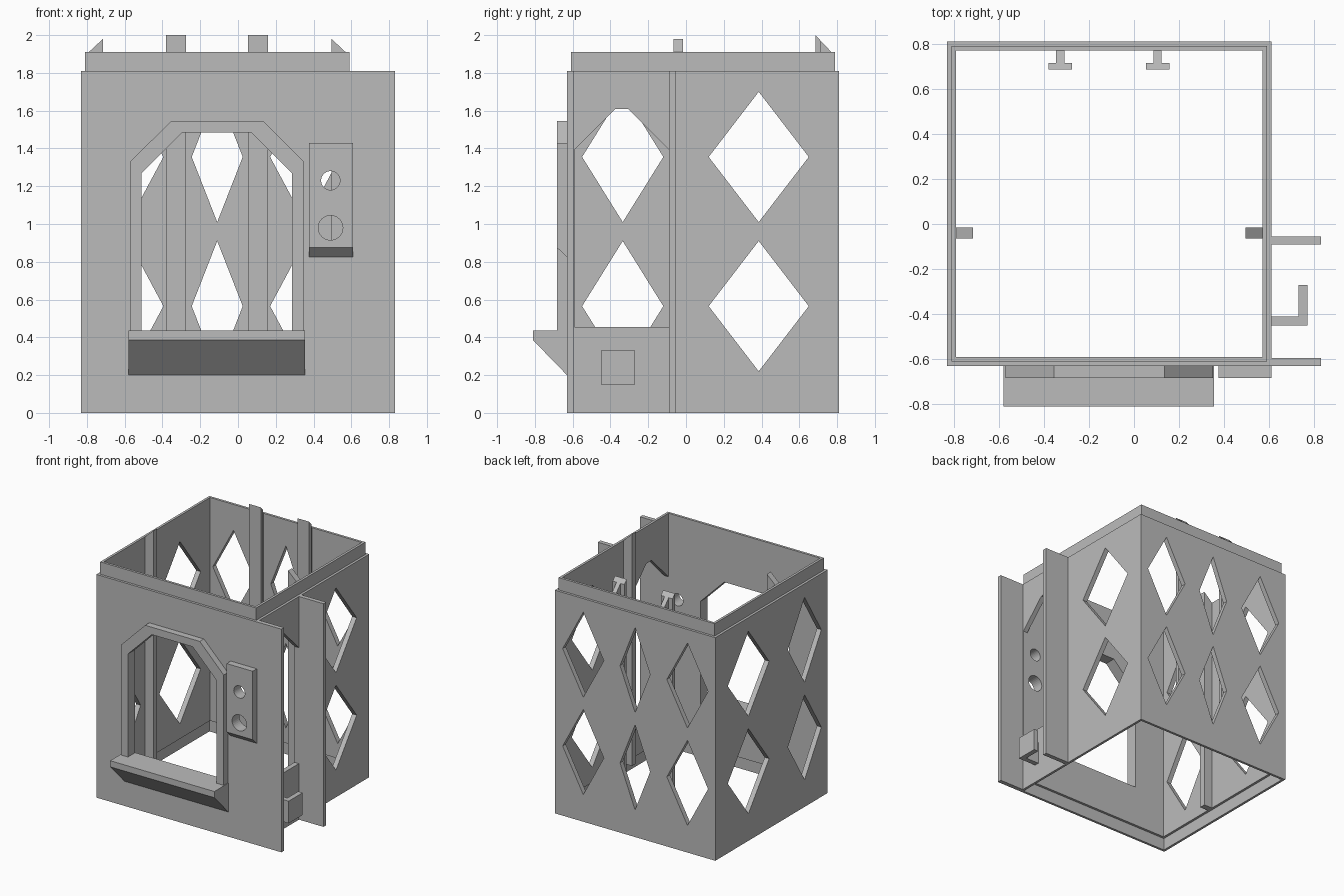
import bpy, bmesh, math

cube = bpy.data.objects.get("Cube")
if cube:
    bpy.data.objects.remove(cube, do_unlink=True)

GREY = (0.5, 0.5, 0.5, 1)
grey = bpy.data.materials.new("plain grey")
grey.use_nodes = True
grey.diffuse_color = GREY
grey.node_tree.nodes["Principled BSDF"].inputs["Base Color"].default_value = GREY


def prism(name, pts, axis, lo, hi):
    """Extrude a flat outline along an axis."""
    place = {"X": lambda a, b, t: (t, a, b),
             "Y": lambda a, b, t: (a, t, b),
             "Z": lambda a, b, t: (a, b, t)}[axis]
    bm = bmesh.new()
    low = [bm.verts.new(place(a, b, lo)) for a, b in pts]
    high = [bm.verts.new(place(a, b, hi)) for a, b in pts]
    bm.faces.new(low)
    bm.faces.new(high)
    n = len(pts)
    for i in range(n):
        j = (i + 1) % n
        bm.faces.new((low[i], low[j], high[j], high[i]))
    bmesh.ops.recalc_face_normals(bm, faces=bm.faces)
    mesh = bpy.data.meshes.new(name)
    bm.to_mesh(mesh)
    bm.free()
    mesh.materials.append(grey)
    obj = bpy.data.objects.new(name, mesh)
    bpy.context.collection.objects.link(obj)
    return obj


def rect(a0, b0, a1, b1):
    return [(a0, b0), (a1, b0), (a1, b1), (a0, b1)]


def diamond(a, b, w, h=0.345):
    return [(a - w, b), (a, b - h), (a + w, b), (a, b + h)]


def arch(a0, a1, b0, b1, c):
    """Rectangle with chamfered upper corners."""
    return [(a0, b0), (a1, b0), (a1, b1 - c), (a1 - c, b1), (a0 + c, b1), (a0, b1 - c)]


def circle(a, b, r, n=32):
    return [(a + r * math.cos(math.tau * i / n), b + r * math.sin(math.tau * i / n))
            for i in range(n)]


def cut(obj, cutters):
    """Subtract each outline prism, then drop the cutters."""
    for c in cutters:
        tool = prism("cutter", *c)
        tool.hide_render = True
        mod = obj.modifiers.new("cut", "BOOLEAN")
        mod.operation, mod.solver, mod.object = "DIFFERENCE", "EXACT", tool
        deps = bpy.context.evaluated_depsgraph_get()
        mesh = bpy.data.meshes.new_from_object(obj.evaluated_get(deps))
        obj.modifiers.clear()
        obj.data = mesh
        bpy.data.objects.remove(tool, do_unlink=True)


# Openings shared by several parts
inside = rect(-0.79, -0.59, 0.57, 0.77)
rebate = rect(-0.81, -0.61, 0.59, 0.79)
window = (arch(-0.51, 0.285, 0.435, 1.485, 0.215), "Y", -0.9, -0.4)
slots = [(circle(0.49, 1.23, 0.05), "Y", -0.9, -0.4),
         (circle(0.49, 0.98, 0.065), "Y", -0.9, -0.4)]

# Hollow body with the two side fins in its outline
body = prism("body", [(-0.83, -0.63), (0.83, -0.63), (0.83, -0.595), (0.61, -0.595),
                      (0.61, -0.09), (0.83, -0.09), (0.83, -0.055), (0.61, -0.055),
                      (0.61, 0.81), (-0.83, 0.81)], "Z", 0, 1.81)
cuts = [(inside, "Z", -0.2, 2.1), (rebate, "Z", -0.2, 0.1), window, *slots,
        (arch(-0.589, -0.091, 0.455, 1.61, 0.215), "X", 0.4, 0.7)]
for z in (0.565, 1.355):
    cuts += [(diamond(x, z, w), "Y", 0.7, 0.9)
             for x, w in ((-0.58, 0.185), (-0.11, 0.135), (0.355, 0.185))]
    cuts.append((diamond(0.385, z, 0.265), "X", -0.9, 0.7))
    cuts.append((diamond(-0.335, z, 0.215), "X", -0.9, -0.7))
cut(body, cuts)

# Stacking lip around the top
lip = prism("top_lip", rebate, "Z", 1.81, 1.91)
cut(lip, [(inside, "Z", 1.5, 2.1)])

# Window frame and sill
frame = prism("window_frame", arch(-0.57, 0.35, 0.41, 1.545, 0.215), "Y", -0.683, -0.63)
cut(frame, [window])
prism("window_sill", [(-0.63, 0.435), (-0.81, 0.435), (-0.81, 0.385), (-0.63, 0.2)],
      "X", -0.58, 0.355)

# Control plate with two round holes
plate = prism("control_plate", [(-0.63, 1.43), (-0.683, 1.43), (-0.683, 0.875), (-0.63, 0.825)],
              "X", 0.375, 0.61)
cut(plate, slots)

# Side bracket
prism("side_bracket", [(0.61, -0.45), (0.77, -0.45), (0.77, -0.27), (0.73, -0.27),
                       (0.73, -0.41), (0.61, -0.41)], "Z", 0.15, 0.33)


def slope_top(obj, rise):
    for v in obj.data.vertices:
        if v.co.z > 1:
            v.co.z += rise(v.co)


# T-shaped guide rails on the back wall
for side, x in (("right", -0.3275), ("left", 0.105)):
    half = [(0.0525, 0.685), (0.0525, 0.715), (0.018, 0.715), (0.018, 0.77)]
    pts = [(x + a, b) for a, b in half] + [(x - a, b) for a, b in reversed(half)]
    rail = prism("back_rail_" + side, pts, "Z", 0.1, 1.91)
    slope_top(rail, lambda co: (0.77 - co.y) * 0.09 / 0.085)

# Square guide rails on the side walls
for side, wall, inner in (("right", -0.79, -0.715), ("left", 0.57, 0.495)):
    rail = prism("side_rail_" + side, rect(min(wall, inner), -0.065, max(wall, inner), -0.015),
                 "Z", 0.1, 1.91)
    slope_top(rail, lambda co: abs(co.x - wall) * 0.07 / 0.075)
